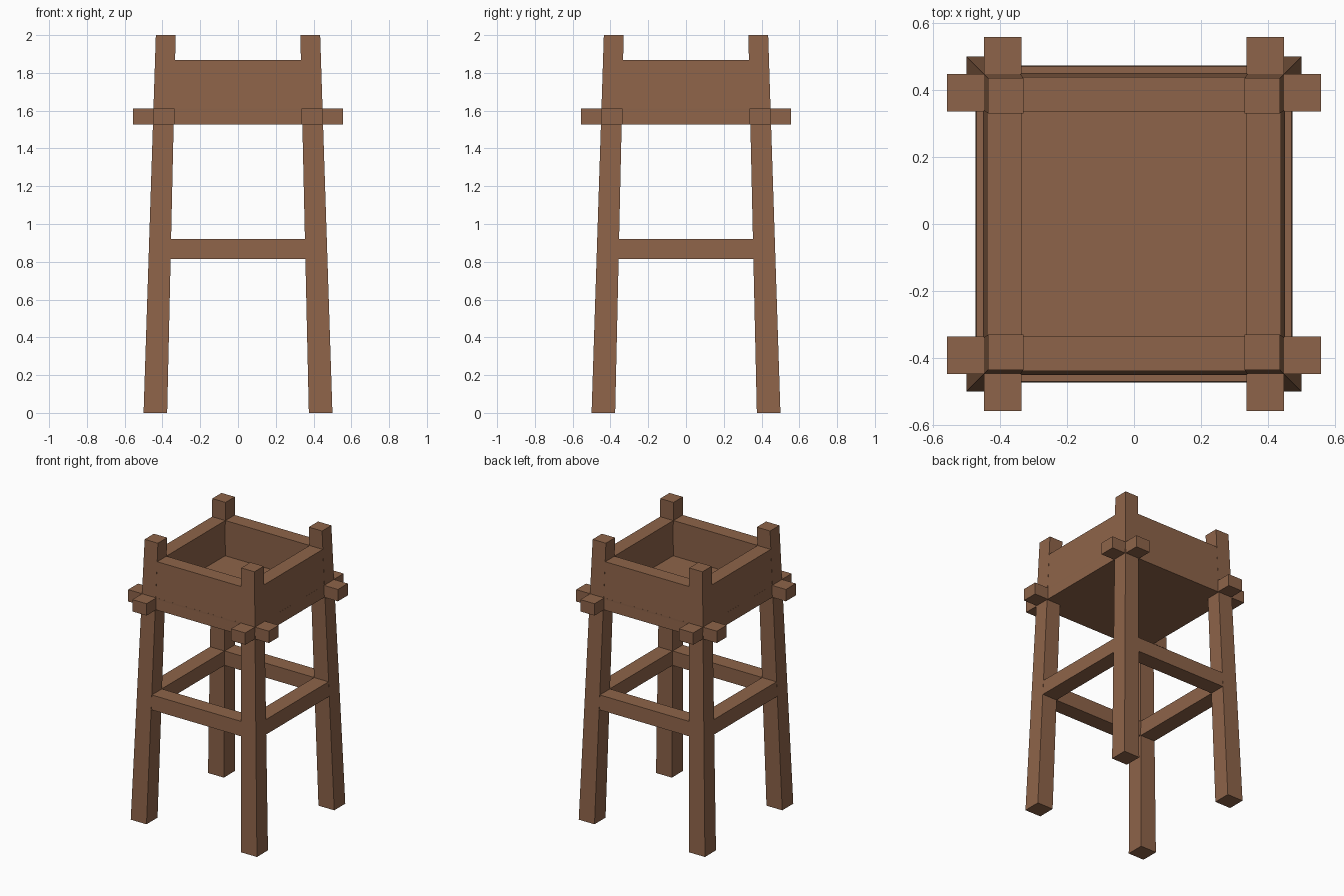
import bpy, bmesh, math
from mathutils import Matrix

if "Cube" in bpy.data.objects:
    bpy.data.objects.remove(bpy.data.objects["Cube"])

wood = bpy.data.materials.new("brown_wood")
wood.diffuse_color = (0.27, 0.127, 0.067, 1)
wood.use_nodes = True
wood.node_tree.nodes["Principled BSDF"].inputs["Base Color"].default_value = wood.diffuse_color


def outer(z):
    return 0.5 - 0.0325 * z


def inner(z):
    return 0.375 - 0.0225 * z


def loft(name, low, high, z0, z1, turn=0):
    """Six-sided block between two (x0, x1, y0, y1) rectangles, turned about z."""
    bm = bmesh.new()
    for (x0, x1, y0, y1), z in ((low, z0), (high, z1)):
        for x, y in ((x0, y0), (x1, y0), (x1, y1), (x0, y1)):
            bm.verts.new((x, y, z))
    v = list(bm.verts)
    bm.faces.new(v[3::-1])
    bm.faces.new(v[4:])
    for i in range(4):
        j = (i + 1) % 4
        bm.faces.new((v[i], v[j], v[j + 4], v[i + 4]))
    bm.transform(Matrix.Rotation(math.radians(90 * turn), 4, 'Z'))
    bmesh.ops.recalc_face_normals(bm, faces=bm.faces)
    mesh = bpy.data.meshes.new(name)
    bm.to_mesh(mesh)
    bm.free()
    mesh.materials.append(wood)
    obj = bpy.data.objects.new(name, mesh)
    bpy.context.collection.objects.link(obj)
    return obj


def leg_rect(z):
    return (-outer(z), -inner(z), -outer(z), -inner(z))


def rail_rect(z, half):
    # leaning rail, a hair inside the leg faces
    return (-half, half, -outer(z) + 0.001, -inner(z) - 0.001)


Z_BEAM, Z_FLOOR, Z_WALL = 1.527, 1.612, 1.868

for k, side in enumerate(("front", "right", "back", "left")):
    # leaning tapered corner leg
    loft(side + "_leg", leg_rect(0), leg_rect(2), 0, 2, k)
    # lower stretcher between legs
    loft(side + "_stretcher", rail_rect(0.815, 0.40), rail_rect(0.92, 0.40), 0.815, 0.92, k)
    # box wall
    loft(side + "_wall", rail_rect(Z_BEAM, 0.39), rail_rect(Z_WALL, 0.39), Z_BEAM, Z_WALL, k)
    # cross beam with protruding ends
    beam = (-0.557, 0.557, -0.447, -0.335)
    loft(side + "_beam", beam, beam, Z_BEAM, Z_FLOOR, k)

# box floor
floor = (-0.336, 0.336, -0.336, 0.336)
loft("floor", floor, floor, Z_BEAM, Z_FLOOR)
